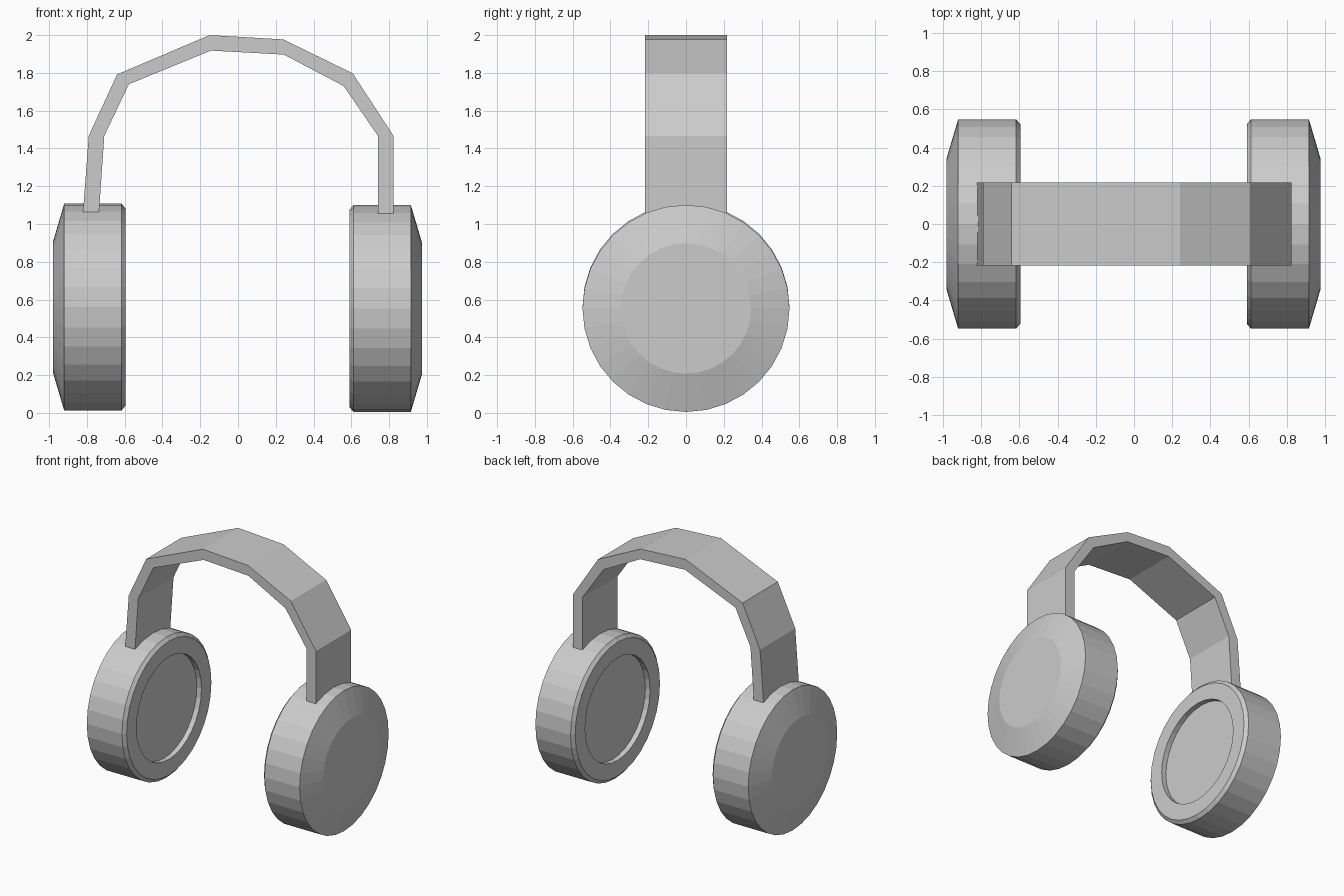
import bpy, bmesh, math

if "Cube" in bpy.data.objects:
    bpy.data.objects.remove(bpy.data.objects["Cube"])

SEG = 32
HALF_WIDTH = 0.217


def make_object(name, bm):
    bmesh.ops.recalc_face_normals(bm, faces=bm.faces)
    mesh = bpy.data.meshes.new(name)
    bm.to_mesh(mesh)
    bm.free()
    obj = bpy.data.objects.new(name, mesh)
    bpy.context.collection.objects.link(obj)
    return obj


def ear_cup(name, side, shift, zc):
    # Lathe profile (x, radius): outer cap, bevel, wall, cushion rim, recess
    profile = [(0.975, 0.345), (0.915, 0.548), (0.612, 0.548),
               (0.59, 0.522), (0.59, 0.40), (0.63, 0.40)]
    bm = bmesh.new()
    rings = []
    for x, r in profile:
        ring = []
        for i in range(SEG):
            a = 2 * math.pi * i / SEG
            ring.append(bm.verts.new((side * (x + shift), r * math.cos(a),
                                      zc + r * math.sin(a))))
        rings.append(ring)
    for r0, r1 in zip(rings, rings[1:]):
        for i in range(SEG):
            j = (i + 1) % SEG
            bm.faces.new((r0[i], r0[j], r1[j], r1[i]))
    bm.faces.new(rings[0])
    bm.faces.new(rings[-1])
    return make_object(name, bm)


# Ear cups
ear_cup("right_ear_cup", 1, 0.0, 0.553)
ear_cup("left_ear_cup", -1, 0.005, 0.56)

# Headband: matching outer and inner outlines in x, z
outer = [(-0.826, 0.99), (-0.79, 1.468), (-0.64, 1.792), (-0.15, 2.0),
         (0.24, 1.977), (0.607, 1.798), (0.824, 1.466), (0.824, 0.99)]
inner = [(-0.741, 0.99), (-0.708, 1.466), (-0.578, 1.74), (-0.143, 1.918),
         (0.243, 1.897), (0.56, 1.73), (0.741, 1.466), (0.741, 0.99)]
bm = bmesh.new()
sections = []
for (ox, oz), (ix, iz) in zip(outer, inner):
    sections.append([bm.verts.new((ox, -HALF_WIDTH, oz)),
                     bm.verts.new((ox, HALF_WIDTH, oz)),
                     bm.verts.new((ix, HALF_WIDTH, iz)),
                     bm.verts.new((ix, -HALF_WIDTH, iz))])
for s0, s1 in zip(sections, sections[1:]):
    for i in range(4):
        j = (i + 1) % 4
        bm.faces.new((s0[i], s0[j], s1[j], s1[i]))
bm.faces.new(sections[0])
bm.faces.new(sections[-1])
make_object("headband", bm)
